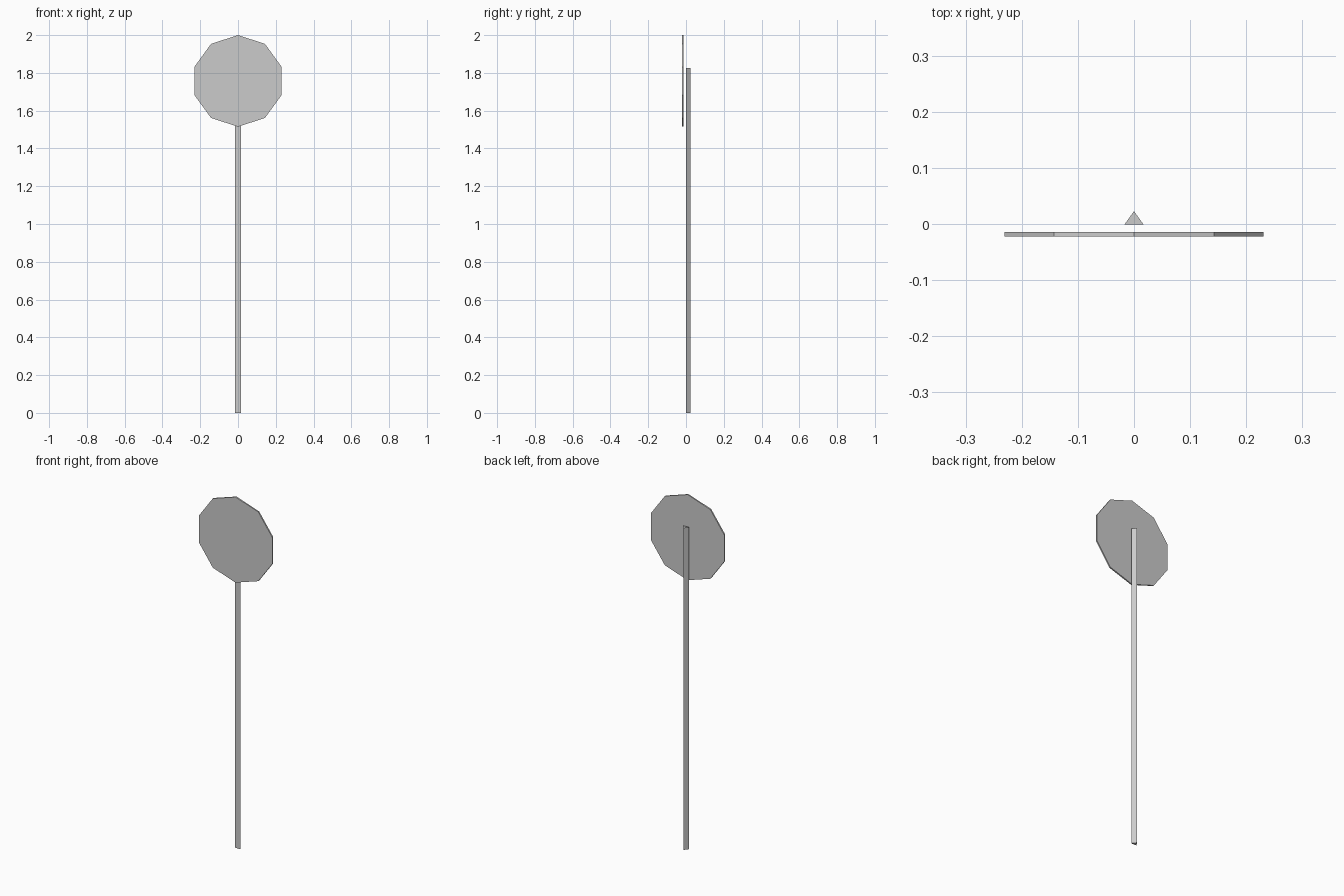
import bpy, bmesh
from math import sin, cos, tau
from mathutils import Vector

if "Cube" in bpy.data.objects:
    bpy.data.objects.remove(bpy.data.objects["Cube"])


def prism(name, outline, sweep):
    """Solid made by extruding a flat outline along a vector."""
    bm = bmesh.new()
    face = bm.faces.new([bm.verts.new(p) for p in outline])
    ext = bmesh.ops.extrude_face_region(bm, geom=[face], use_keep_orig=True)
    moved = [v for v in ext["geom"] if isinstance(v, bmesh.types.BMVert)]
    bmesh.ops.translate(bm, verts=moved, vec=Vector(sweep))
    bmesh.ops.recalc_face_normals(bm, faces=bm.faces)
    mesh = bpy.data.meshes.new(name)
    bm.to_mesh(mesh)
    bm.free()
    obj = bpy.data.objects.new(name, mesh)
    bpy.context.collection.objects.link(obj)
    return obj


# Three-sided post, flat side to the front
prism("post",
      [(-0.017, -0.001, 0), (0.017, -0.001, 0), (0, 0.023, 0)],
      (0, 0, 1.825))

# Ten-sided sign plate, one corner straight up
R, CZ, SIDES = 0.2425, 1.7575, 10
prism("sign_plate",
      [(R * sin(tau * i / SIDES), -0.022, CZ + R * cos(tau * i / SIDES))
       for i in range(SIDES)],
      (0, 0.008, 0))
